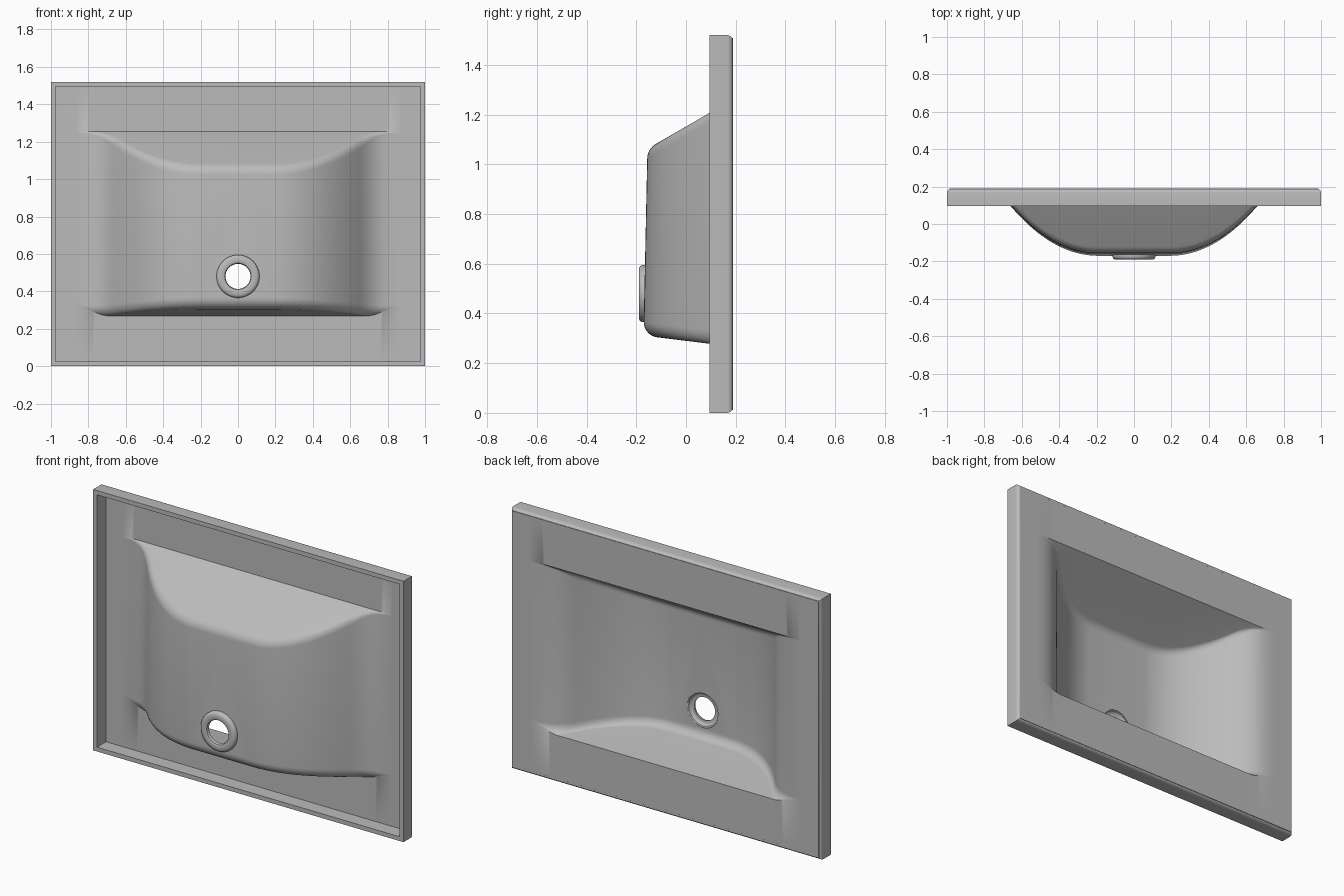
import bpy, bmesh, math
from mathutils import Vector
from mathutils.geometry import interpolate_bezier

cube = bpy.data.objects.get("Cube")
if cube:
    bpy.data.objects.remove(cube, do_unlink=True)

WIDTH, HEIGHT = 2.0, 1.52
RIM = 0.025                    # rim wall thickness
BACK, PLATE = 0.19, 0.178      # outer and inner faces of the flat deck
BASIN_LOW, BASIN_HIGH = 0.268, 1.255
DRAIN_Z = 0.48

ceramic = bpy.data.materials.new("grey ceramic")
ceramic.use_nodes = True
ceramic.diffuse_color = (0.5, 0.5, 0.5, 1)
ceramic.node_tree.nodes["Principled BSDF"].inputs["Base Color"].default_value = (0.5, 0.5, 0.5, 1)


def add_object(name, bm, normals=True):
    bmesh.ops.remove_doubles(bm, verts=bm.verts, dist=0.0002)
    if normals:
        bmesh.ops.recalc_face_normals(bm, faces=bm.faces)
    mesh = bpy.data.meshes.new(name)
    bm.to_mesh(mesh)
    bm.free()
    mesh.materials.append(ceramic)
    obj = bpy.data.objects.new(name, mesh)
    bpy.context.collection.objects.link(obj)
    return obj


def smooth(obj):
    obj.data.shade_smooth()
    obj.data.set_sharp_from_angle(angle=math.radians(35))


def loft(bm, rows, closed_rows=False, closed_cols=False):
    """Skin quads between equal-length rows of points."""
    grid = [[bm.verts.new(p) for p in row] for row in rows]
    n, m = len(grid), len(grid[0])
    for i in range(n if closed_rows else n - 1):
        for j in range(m if closed_cols else m - 1):
            a, b = grid[i], grid[(i + 1) % n]
            k = (j + 1) % m
            bm.faces.new((a[j], b[j], b[k], a[k]))


def wall(depth, radius, slope, steps=8):
    """Sloped wall from the deck, then a fillet into the floor: (height, depth)."""
    a = math.radians(slope)
    start = depth - radius + radius * math.sin(a)
    centre = math.tan(a) * start + radius * math.cos(a)
    t0 = max(a, math.asin(max(-1, min(1, 1 - depth / radius))))
    pts = [(0, 0)] if start > 0 else [(centre - radius * math.cos(t0), 0)]
    for i in range(steps + 1):
        t = t0 + (math.pi / 2 - t0) * i / steps
        pts.append((centre - radius * math.cos(t),
                    max(0, depth - radius + radius * math.sin(t))))
    return pts


def column(x, depth):
    """One vertical section through deck and basin."""
    low = wall(depth, 0.062, 7)
    top_depth = depth * 0.96
    high = wall(top_depth, 0.07 * min(1, 0.2 + depth / 0.1), 30)
    pts = [(x, PLATE, RIM / 2)]
    pts += [(x, PLATE - d, BASIN_LOW + h) for h, d in low]
    pts += [(x, PLATE - d, BASIN_HIGH - h) for h, d in reversed(high)]
    pts.append((x, PLATE, HEIGHT - RIM / 2))
    return pts


# Basin shell: flat deck and bowl as one skin
floor_curve = interpolate_bezier(Vector((0.2, -0.17)), Vector((0.4, -0.165)),
                                 Vector((0.55, -0.03)), Vector((0.65, 0.085)), 20)
lip_curve = interpolate_bezier(Vector((0.65, 0.085)), Vector((0.72, 0.165)),
                               Vector((0.78, PLATE)), Vector((0.87, PLATE)), 14)
half = [(p[0], PLATE - p[1]) for p in floor_curve + lip_curve[1:]]
half.append((WIDTH / 2 - RIM / 2, 0))
sections = [(-x, d) for x, d in reversed(half)] + [(0, half[0][1])] + half
bm = bmesh.new()
loft(bm, [column(x, max(d, 0)) for x, d in sections])
bmesh.ops.recalc_face_normals(bm, faces=bm.faces)
if sum(f.normal.y * f.calc_area() for f in bm.faces) > 0:
    bmesh.ops.reverse_faces(bm, faces=bm.faces)
shell = add_object("basin_shell", bm, normals=False)
solid = shell.modifiers.new("thickness", "SOLIDIFY")
solid.thickness = BACK - PLATE
solid.offset = -1


def lathe(name, profile, sides=48):
    """Turn (radius, y) points round the drain axis."""
    bm = bmesh.new()
    rows = []
    for i in range(sides):
        a = 2 * math.pi * i / sides
        rows.append([(r * math.cos(a), y, DRAIN_Z + r * math.sin(a)) for r, y in profile])
    loft(bm, rows, closed_rows=True, closed_cols=True)
    return add_object(name, bm)


# Drain opening cut through the shell
cutter = lathe("drain_cutter", [(0, -0.3), (0.1, -0.3), (0.1, 0), (0, 0)])
cutter.hide_render = True
cut = shell.modifiers.new("drain_opening", "BOOLEAN")
cut.operation = "DIFFERENCE"
cut.solver = "EXACT"
cut.object = cutter
graph = bpy.context.evaluated_depsgraph_get()
cut_mesh = bpy.data.meshes.new_from_object(shell.evaluated_get(graph))
shell.modifiers.clear()
shell.data = cut_mesh
bpy.data.objects.remove(cutter, do_unlink=True)
smooth(shell)

# Drain collar with a recessed seat
collar = lathe("drain_collar", [
    (0.102, -0.156), (0.115, -0.162), (0.115, -0.176), (0.111, -0.184), (0.102, -0.19),
    (0.08, -0.19), (0.071, -0.187), (0.067, -0.18), (0.067, -0.172),
    (0.082, -0.172), (0.089, -0.168), (0.094, -0.159)])
smooth(collar)

# Rim: one rounded section mitred round the four corners
section = [(RIM, 0.095), (0, 0.095)]
for i in range(7):
    t = math.pi / 2 * i / 6
    section.append((RIM * (1 - math.cos(t)), BACK - RIM + RIM * math.sin(t)))
section.append((RIM, PLATE))
bm = bmesh.new()
loft(bm, [[(sx * (WIDTH / 2 - inset), y, HEIGHT / 2 + sz * (HEIGHT / 2 - inset))
           for inset, y in section]
          for sx, sz in ((-1, -1), (1, -1), (1, 1), (-1, 1))],
     closed_rows=True, closed_cols=True)
smooth(add_object("outer_rim", bm))
